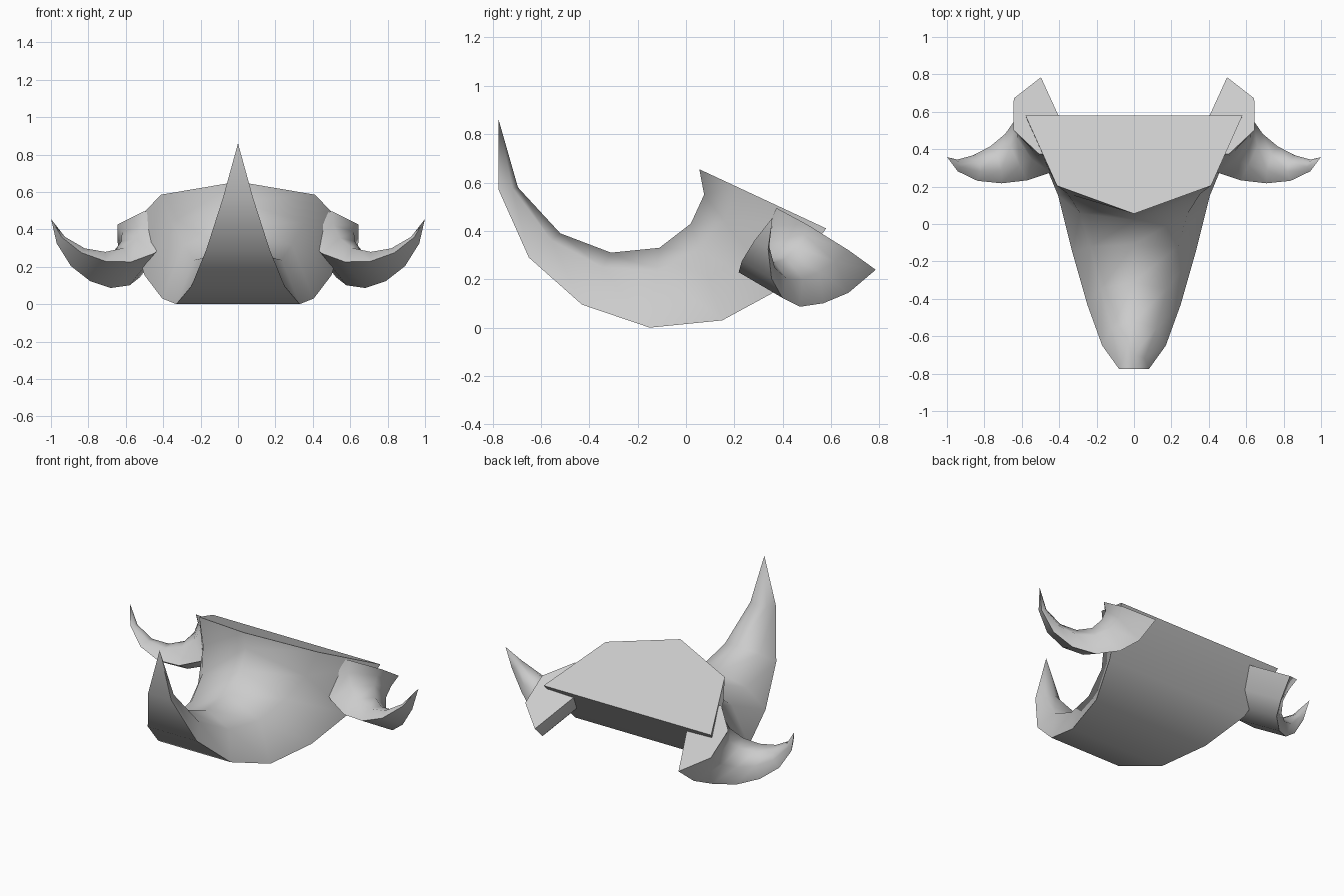
import bpy, bmesh, math
from mathutils import Vector, Matrix

if "Cube" in bpy.data.objects:
    bpy.data.objects.remove(bpy.data.objects["Cube"])

# Horn rings: underside (y, z), ridge (y, z), half width of the flat underside
RINGS = [
    ((0.58, 0.41), (0.055, 0.655), 0.58),
    ((0.38, 0.155), (0.075, 0.55), 0.50),
    ((0.15, 0.03), (0.02, 0.43), 0.405),
    ((-0.15, 0.0), (-0.11, 0.33), 0.33),
    ((-0.43, 0.095), (-0.31, 0.31), 0.25),
    ((-0.65, 0.29), (-0.52, 0.39), 0.17),
    ((-0.775, 0.57), (-0.695, 0.58), 0.08),
]
TIP = (0, -0.775, 0.86)
# Five-sided section: width factor, fraction from underside to ridge
SECTION = [(-1, 0), (1, 0), (0.71, 0.715), (0, 1), (-0.71, 0.715)]


def make_horn(name, matrix):
    bm = bmesh.new()
    loops = []
    for low, high, w in RINGS:
        a, b = Vector((0, *low)), Vector((0, *high))
        loops.append([bm.verts.new(a.lerp(b, t) + Vector((w * k, 0, 0)))
                      for k, t in SECTION])
    n = len(SECTION)
    for r, s in zip(loops, loops[1:]):
        for i in range(n):
            j = (i + 1) % n
            bm.faces.new((r[i], r[j], s[j], s[i]))
    tip = bm.verts.new(TIP)
    for i in range(n):
        bm.faces.new((loops[-1][i], loops[-1][(i + 1) % n], tip))
    bm.faces.new(loops[0])
    bm.transform(matrix)
    bmesh.ops.recalc_face_normals(bm, faces=bm.faces)
    mesh = bpy.data.meshes.new(name)
    bm.to_mesh(mesh)
    bm.free()
    obj = bpy.data.objects.new(name, mesh)
    bpy.context.collection.objects.link(obj)
    bpy.ops.object.select_all(action='DESELECT')
    obj.select_set(True)
    bpy.context.view_layer.objects.active = obj
    bpy.ops.object.shade_smooth_by_angle(angle=math.radians(60))
    return obj


def frame(u, v):
    # Orthonormal axes from a base plate's depth (v) and width (u) directions
    v = Vector(v).normalized()
    u = Vector(u)
    u = (u - v * u.dot(v)).normalized()
    return Matrix((u, v, u.cross(v))).transposed()


# Large central horn
make_horn("center_horn", Matrix.Identity(4))

# Small side horns: the same horn, turned outward, scaled and mirrored
base = Vector((0, 0.58, 0.41))
home = frame((1, 0, 0), (0, -0.525, 0.245))
turned = frame((0.426, 0.783, -0.453), (0.93, -0.28, 0.245))
place = (Matrix.Translation((0.402, 0.575, 0.362))
         @ (turned @ home.transposed()).to_4x4()
         @ Matrix.Scale(0.45, 4)
         @ Matrix.Translation(-base))
make_horn("side_horn_right", place)
make_horn("side_horn_left", Matrix.Diagonal((-1, 1, 1, 1)) @ place)
